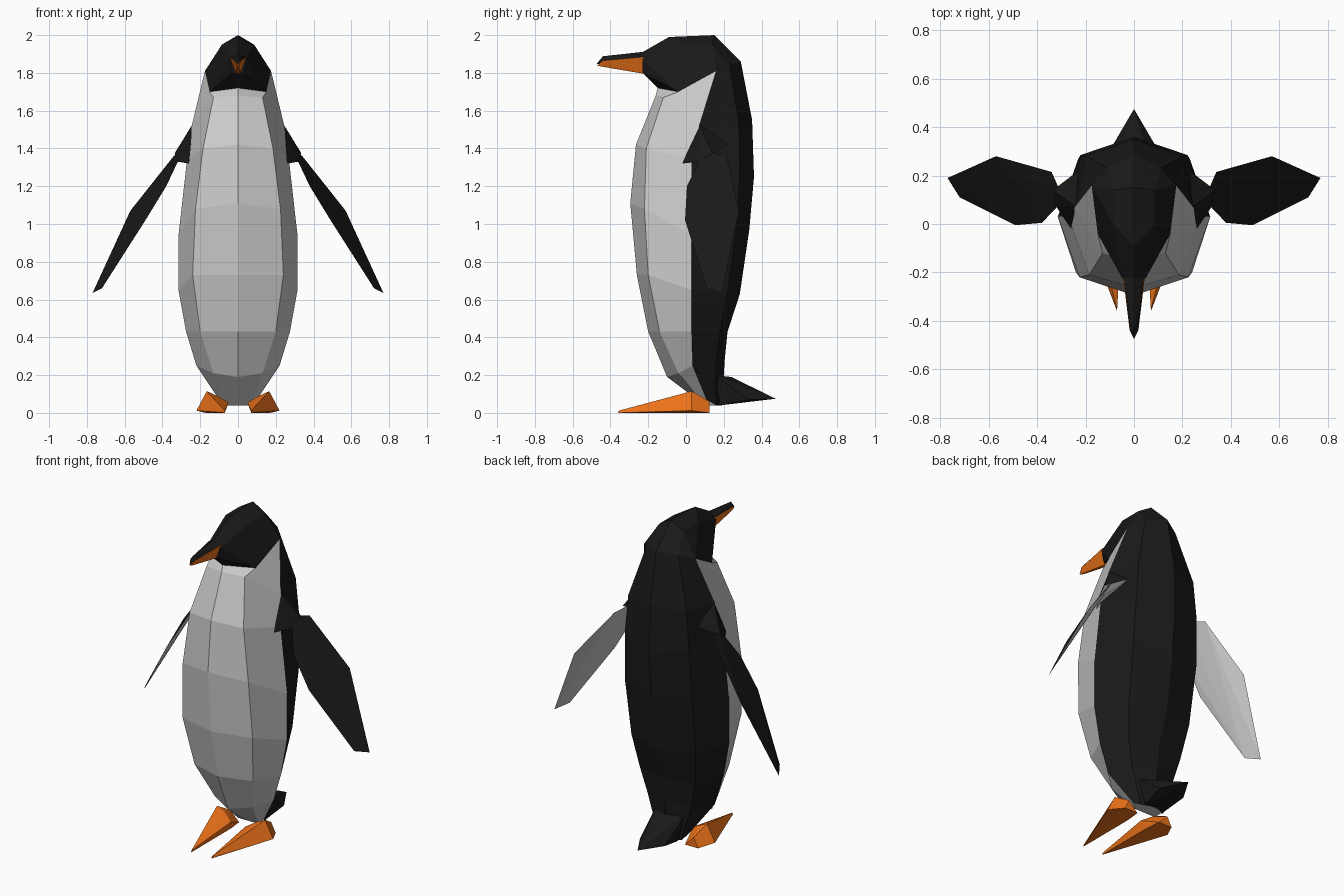
import bpy, bmesh
from mathutils import Vector


def material(name, rgb):
    m = bpy.data.materials.new(name)
    m.diffuse_color = (*rgb, 1)
    return m


WHITE = material("white", (0.6, 0.6, 0.6))
BLACK = material("black", (0.01, 0.01, 0.01))
ORANGE = material("orange", (0.85, 0.17, 0.01))


def finish(name, bm, mats):
    bmesh.ops.recalc_face_normals(bm, faces=bm.faces[:])
    me = bpy.data.meshes.new(name)
    bm.to_mesh(me)
    bm.free()
    for m in mats:
        me.materials.append(m)
    ob = bpy.data.objects.new(name, me)
    bpy.context.collection.objects.link(ob)
    return ob


def flip(p):
    return (-p[0], p[1], p[2])


def hull(name, pts, mats, under=None, limit=0.0):
    """Faceted convex part; faces pointing along 'under' take the second material."""
    bm = bmesh.new()
    for p in set(pts):
        bm.verts.new(p)
    res = bmesh.ops.convex_hull(bm, input=bm.verts[:])
    loose = [v for v in bm.verts if not v.link_faces]
    bmesh.ops.delete(bm, geom=loose, context='VERTS')
    bmesh.ops.recalc_face_normals(bm, faces=bm.faces[:])
    bm.normal_update()
    if under:
        for f in bm.faces:
            if f.normal.dot(Vector(under)) > limit:
                f.material_index = 1
    return finish(name, bm, mats)


def centred(name, half, mats):
    return hull(name, half + [flip(p) for p in half], mats)


def pair(name, pts, mats, under=None, limit=0.0):
    hull(name + "_right", pts, mats, under, limit)
    hull(name + "_left", [flip(p) for p in pts], mats, flip(under) if under else None, limit)


# Body: lengthwise edge lines from front centre round to back centre
front = [(0, y, z) for y, z in [(0.10, 0.04), (-0.10, 0.19), (-0.20, 0.43), (-0.26, 0.73),
                                (-0.295, 1.11), (-0.265, 1.42), (-0.16, 1.68), (-0.15, 1.72)]]
front_corner = [(0.07, 0.10, 0.04), (0.13, -0.04, 0.21), (0.20, -0.14, 0.43), (0.24, -0.20, 0.73),
                (0.225, -0.22, 1.08), (0.185, -0.21, 1.40), (0.13, -0.12, 1.67), (0.15, -0.04, 1.70)]
side = [(0.10, 0.11, 0.07), (0.22, 0.035, 0.25), (0.275, 0.03, 0.43), (0.315, 0.03, 0.65),
        (0.315, 0.03, 0.94), (0.27, 0.03, 1.34), (0.245, 0.07, 1.52), (0.175, 0.16, 1.81)]
back_corner = [(0.08, 0.16, 0.04), (0.15, 0.16, 0.27), (0.19, 0.18, 0.43), (0.22, 0.22, 0.64),
               (0.23, 0.27, 1.00), (0.22, 0.285, 1.30), (0.20, 0.28, 1.53), (0.11, 0.23, 1.84)]
back = [(0, y, z) for y, z in [(0.19, 0.04), (0.205, 0.28), (0.22, 0.43), (0.285, 0.63),
                               (0.335, 0.97), (0.36, 1.25), (0.35, 1.55), (0.29, 1.86)]]
cols = [front, front_corner, side, back_corner, back]
cols += [[flip(p) for p in c] for c in (back_corner, side, front_corner)]

bm = bmesh.new()
grid = [[bm.verts.new(p) for p in c] for c in cols]
for i in range(8):
    a, b = grid[i], grid[(i + 1) % 8]
    for r in range(7):
        f = bm.faces.new((a[r], b[r], b[r + 1], a[r + 1]))
        f.material_index = 0 if i in (0, 1, 6, 7) else 1
bm.faces.new([c[0] for c in grid])
bm.faces.new([c[7] for c in grid]).material_index = 1
finish("body", bm, [WHITE, BLACK])

# Head, sitting on the neck ring
centred("head", [c[7] for c in cols[:5]] + [
    (0, 0.15, 2.0), (0, -0.09, 1.99), (0.085, 0.0, 1.95), (0.085, 0.14, 1.95),
    (0, -0.23, 1.91), (0.045, -0.23, 1.87), (0.03, -0.23, 1.80)], [BLACK])

# Beak: dark upper ridge and orange lower part
centred("beak_top", [(0, -0.22, 1.912), (0.042, -0.22, 1.885), (0, -0.44, 1.888),
                     (0.017, -0.44, 1.865), (0, -0.475, 1.845)], [BLACK])
centred("beak_lower", [(0.045, -0.22, 1.885), (0.012, -0.22, 1.795), (0.018, -0.44, 1.865),
                       (0.005, -0.44, 1.832), (0, -0.47, 1.838)], [ORANGE])

# Tail
centred("tail", [(0, 0.24, 0.19), (0.10, 0.15, 0.20), (0.07, 0.18, 0.04),
                 (0.085, 0.33, 0.07), (0, 0.475, 0.075)], [BLACK])

# Shoulders
pair("shoulder", [(0.24, 0.07, 1.53), (0.23, 0.22, 1.42), (0.26, -0.02, 1.32),
                  (0.335, 0.14, 1.375), (0.32, 0.07, 1.33)], [BLACK, WHITE], (0, -0.5, -0.87), 0.3)

# Flippers: dark outside, pale inside
pair("flipper", [(0.29, 0.10, 1.39), (0.34, 0.215, 1.36), (0.57, 0.28, 1.07), (0.77, 0.19, 0.635),
                 (0.72, 0.11, 0.66), (0.49, -0.005, 1.02), (0.38, 0.005, 1.20)],
     [BLACK, WHITE], (-0.88, 0, -0.47), 0.0)

# Feet
pair("foot", [(0.07, -0.36, 0.0), (0.07, -0.355, 0.012), (0.22, 0.03, 0.012), (0.05, 0.0, 0.055),
              (0.07, 0.03, 0.0), (0.08, 0.125, 0.0), (0.17, 0.125, 0.0), (0.165, 0.03, 0.115),
              (0.11, 0.03, 0.09), (0.14, 0.125, 0.06)], [ORANGE])
